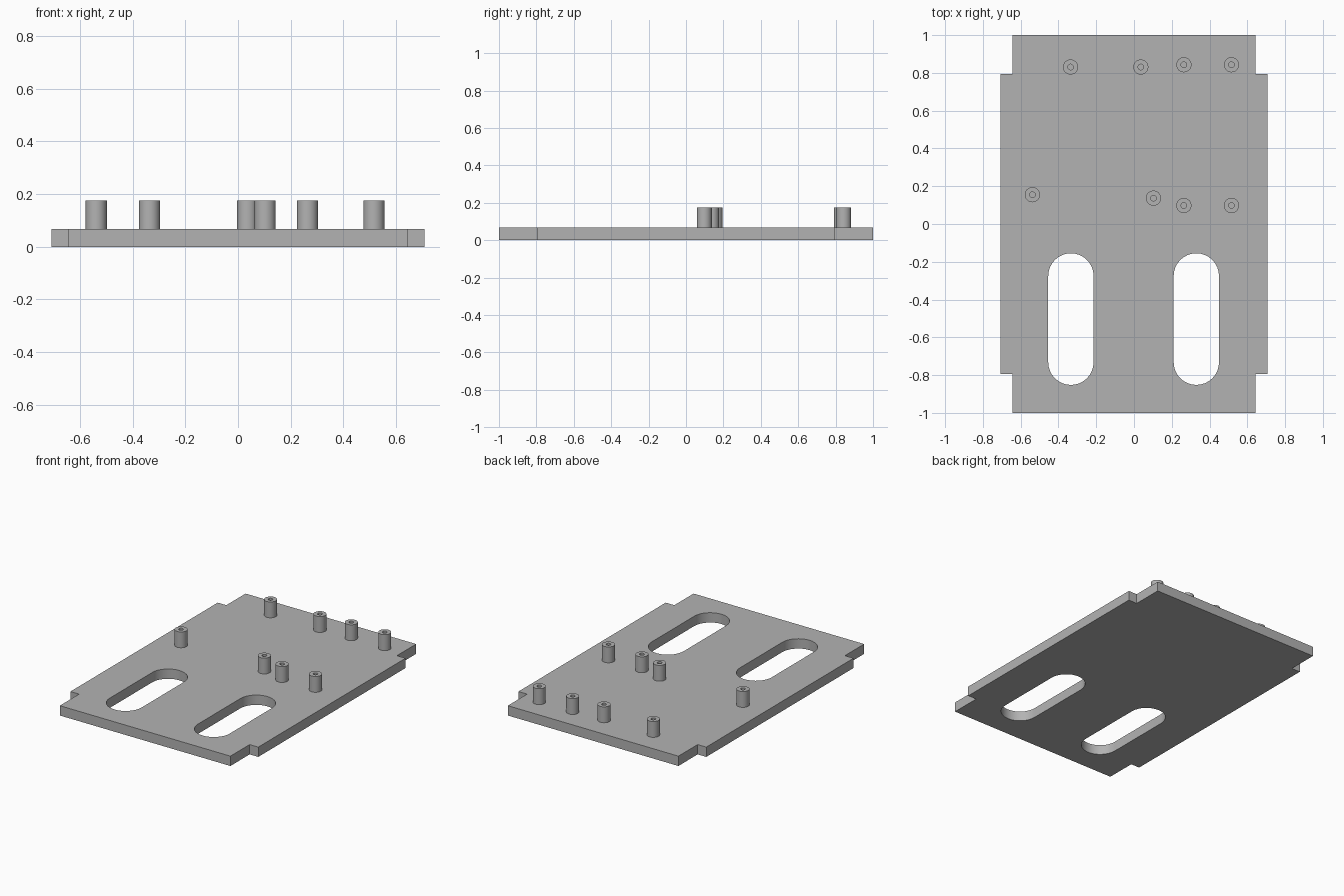
import bpy, bmesh
from math import pi, sin, cos, radians
from mathutils import Vector

cube = bpy.data.objects.get("Cube")
if cube:
    bpy.data.objects.remove(cube, do_unlink=True)

grey = bpy.data.materials.new("plain grey")
grey.use_nodes = True
colour = (0.45, 0.45, 0.45, 1)
grey.diffuse_color = colour
grey.node_tree.nodes["Principled BSDF"].inputs["Base Color"].default_value = colour

PLATE_TOP = 0.067
POST_TOP = 0.175
SEGMENTS = 32


def smooth(obj):
    bpy.ops.object.select_all(action='DESELECT')
    obj.select_set(True)
    bpy.context.view_layer.objects.active = obj
    bpy.ops.object.shade_smooth_by_angle(angle=radians(30))


def slot_outline(cx, low, high, radius):
    """Rounded slot: a half circle at each end."""
    n = SEGMENTS // 2
    ends = ((high - radius, 0), (low + radius, pi))
    return [(cx + radius * cos(start + pi * i / n), cy + radius * sin(start + pi * i / n))
            for cy, start in ends for i in range(n + 1)]


def plate(name, outlines, height):
    """Extrude filled outlines; inner outlines become openings."""
    curve = bpy.data.curves.new(name, 'CURVE')
    curve.dimensions = '2D'
    curve.fill_mode = 'BOTH'
    curve.extrude = height / 2
    for outline in outlines:
        spline = curve.splines.new('POLY')
        spline.points.add(len(outline) - 1)
        for point, (x, y) in zip(spline.points, outline):
            point.co = (x, y, 0, 1)
        spline.use_cyclic_u = True
    helper = bpy.data.objects.new(name + "_outline", curve)
    bpy.context.collection.objects.link(helper)
    bpy.context.view_layer.update()
    mesh = bpy.data.meshes.new_from_object(
        helper.evaluated_get(bpy.context.evaluated_depsgraph_get()))
    bpy.data.objects.remove(helper, do_unlink=True)

    # Weld the caps to the walls and stand the plate on the ground
    bm = bmesh.new()
    bm.from_mesh(mesh)
    bmesh.ops.remove_doubles(bm, verts=bm.verts, dist=0.0001)
    bmesh.ops.recalc_face_normals(bm, faces=bm.faces)
    bmesh.ops.translate(bm, verts=bm.verts, vec=(0, 0, height / 2))
    bm.to_mesh(mesh)
    bm.free()
    mesh.materials.clear()
    mesh.materials.append(grey)
    obj = bpy.data.objects.new(name, mesh)
    bpy.context.collection.objects.link(obj)
    smooth(obj)


def post_mesh(radius, bore):
    """Turned standoff with a blind bore."""
    bm = bmesh.new()
    profile = [(radius, PLATE_TOP), (radius, POST_TOP), (bore, POST_TOP),
               (bore, PLATE_TOP + 0.001), (0, PLATE_TOP + 0.001)]
    verts = [bm.verts.new((r, 0, z)) for r, z in profile]
    edges = [bm.edges.new(pair) for pair in zip(verts, verts[1:])]
    bmesh.ops.spin(bm, geom=verts + edges, cent=(0, 0, 0), axis=(0, 0, 1),
                   angle=2 * pi, steps=SEGMENTS)
    bmesh.ops.remove_doubles(bm, verts=bm.verts, dist=0.0001)
    bmesh.ops.recalc_face_normals(bm, faces=bm.faces)
    # The outer wall must face outwards
    wall = max(bm.faces, key=lambda f: f.calc_center_median().xy.length)
    if wall.normal.dot(Vector((*wall.calc_center_median().xy, 0))) < 0:
        bmesh.ops.reverse_faces(bm, faces=bm.faces)
    mesh = bpy.data.meshes.new("standoff")
    bm.to_mesh(mesh)
    bm.free()
    mesh.materials.append(grey)
    return mesh


# Base plate with notched corners and two slots
W, N, L, S = 0.708, 0.643, 1.0, 0.793
half = [(N, -L), (N, -S), (W, -S), (W, S), (N, S), (N, L)]
border = half + [(-x, -y) for x, y in half]
slots = [slot_outline(x, -0.852, -0.155, 0.12) for x in (-0.334, 0.33)]
plate("base_plate", [border] + slots, PLATE_TOP)

# Standoffs
standoff = post_mesh(0.04, 0.015)
positions = [(-0.336, 0.831), (0.036, 0.831), (0.264, 0.843), (0.516, 0.843),
             (-0.538, 0.155), (0.103, 0.137), (0.264, 0.098), (0.516, 0.098)]
for i, (x, y) in enumerate(positions):
    post = bpy.data.objects.new(f"standoff_{i + 1}", standoff)
    post.location = (x, y, 0)
    bpy.context.collection.objects.link(post)
    if i == 0:
        smooth(post)
